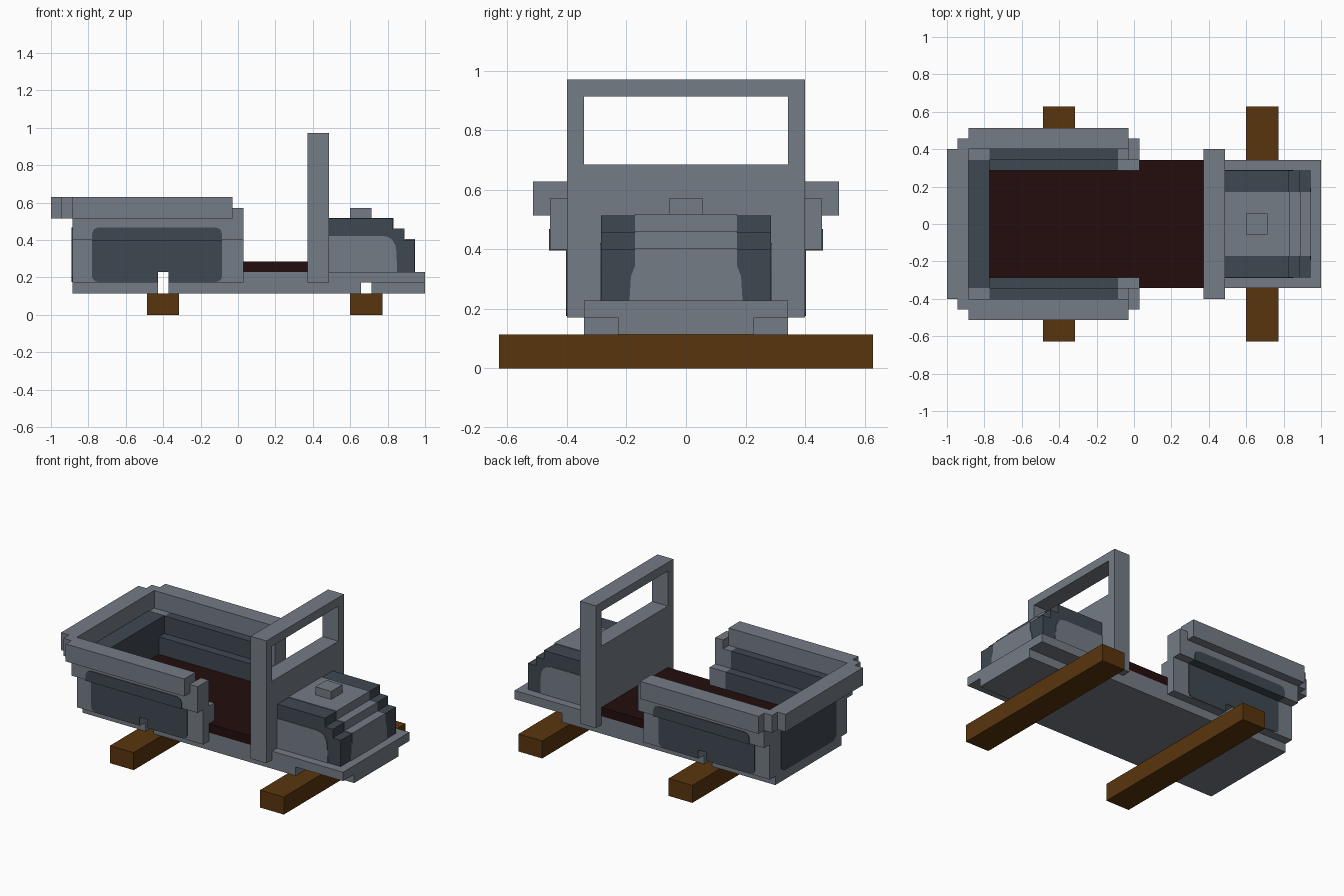
import bpy, bmesh

cube = bpy.data.objects.get("Cube")
if cube:
    bpy.data.objects.remove(cube, do_unlink=True)

U = 2 / 35      # block size; part sizes are whole blocks
T = 0.004       # thickness of painted plates


def material(name, rgb):
    lin = [((c / 255 + 0.055) / 1.055) ** 2.4 if c > 10 else c / 255 / 12.92 for c in rgb]
    m = bpy.data.materials.new(name)
    m.use_nodes = True
    m.diffuse_color = (*lin, 1)
    bsdf = next(n for n in m.node_tree.nodes if n.type == 'BSDF_PRINCIPLED')
    bsdf.inputs["Base Color"].default_value = (*lin, 1)
    bsdf.inputs["Roughness"].default_value = 0.9
    return m


GREY = material("body_grey", (117, 124, 134))
SLATE = material("dark_slate", (62, 72, 81))
WOOD = material("axle_wood", (89, 53, 13))
MAROON = material("floor_maroon", (36, 13, 13))


def prism(name, mat, profile, a, b, axis='y'):
    """Extrude a profile from a to b: (x, z) points along y, or (y, z) points along x."""
    bm = bmesh.new()
    place = (lambda p, d: (p[0], d, p[1])) if axis == 'y' else (lambda p, d: (d, p[0], p[1]))
    lo = [bm.verts.new(place(p, a)) for p in profile]
    hi = [bm.verts.new(place(p, b)) for p in profile]
    bm.faces.new(lo)
    bm.faces.new(hi[::-1])
    n = len(profile)
    for i in range(n):
        bm.faces.new((lo[i], hi[i], hi[(i + 1) % n], lo[(i + 1) % n]))
    bmesh.ops.recalc_face_normals(bm, faces=bm.faces)
    mesh = bpy.data.meshes.new(name)
    bm.to_mesh(mesh)
    bm.free()
    mesh.materials.append(mat)
    ob = bpy.data.objects.new(name, mesh)
    bpy.context.collection.objects.link(ob)
    return ob


def box(name, mat, x0, x1, y0, y1, z0, z1):
    return prism(name, mat, [(x0, z0), (x1, z0), (x1, z1), (x0, z1)], y0, y1)


def blocks(name, mat, x0, x1, y0, y1, z0, z1):
    """Box given in whole blocks; x is counted from the tail end."""
    return box(name, mat, x0 * U - 1, x1 * U - 1, y0 * U, y1 * U, z0 * U, z1 * U)


def pair(fn, name, mat, *args):
    """Same block-sized box on both sides of the body."""
    x0, x1, y0, y1, z0, z1 = args
    fn(name + "_front", mat, x0, x1, -y1, -y0, z0, z1)
    fn(name + "_back", mat, x0, x1, y0, y1, z0, z1)


def pair_prism(name, mat, profile, y0, y1):
    prism(name + "_front", mat, profile, -y1, -y0)
    prism(name + "_back", mat, profile, y0, y1)


def bx(n):
    return n * U - 1


# Axle beams
blocks("rear_axle", WOOD, 9, 12, -11, 11, 0, 2)
blocks("front_axle", WOOD, 28, 31, -11, 11, 0, 2)

# Chassis, with a slot above each axle
blocks("chassis_rear", GREY, 2, 10, -6, 6, 2, 4)
prism("chassis_front", GREY, [(bx(11), 2 * U), (bx(29), 2 * U), (bx(29), 3 * U),
                              (1, 3 * U), (1, 4 * U), (bx(11), 4 * U)], -6 * U, 6 * U)
blocks("bumper_block", GREY, 30, 35, -4, 4, 2, 3)

# Floor boards
blocks("bed_floor", MAROON, 4, 18, -5, 5, 4, 5)
blocks("cab_floor", MAROON, 18, 24, -6, 6, 4, 5)

# Lower side walls, slotted over the rear axle, with dark inner lining
slot = [(bx(11), 3 * U), (bx(11), 4 * U), (bx(10), 4 * U), (bx(10), 3 * U)]
pair_prism("side_wall", GREY, [(bx(2), 7 * U), (bx(18), 7 * U), (bx(18), 3 * U)]
           + slot + [(bx(2), 3 * U)], 6 * U, 7 * U)
pair(blocks, "side_lining", SLATE, 4, 16, 5, 6, 4, 7)
pair(blocks, "bed_post", GREY, 16, 18, 5, 6, 4, 7)

# Upper side walls, one block further out
pair(blocks, "upper_wall", GREY, 2, 18, 7, 8, 7, 9)
pair(blocks, "upper_lining", SLATE, 4, 16, 6, 7, 7, 9)
pair(blocks, "upper_corner", GREY, 2, 4, 6, 7, 7, 9)
pair(blocks, "upper_post", GREY, 16, 18, 6, 7, 7, 9)
pair(blocks, "post_cap", GREY, 17, 18, 6, 8, 9, 10)

# Rear wall, dark on the inside and on top
blocks("rear_wall", GREY, 2, 3, -6, 6, 3, 9)
blocks("rear_lining", SLATE, 3, 4, -6, 6, 4, 9)
box("rear_wall_top", SLATE, bx(2), bx(4), -6 * U, 6 * U, 9 * U, 9 * U + T)

# Rails around the bed
pair(blocks, "side_rail", GREY, 2, 17, 7, 9, 9, 11)
pair(blocks, "rail_corner", GREY, 1, 2, 7, 8, 9, 11)
blocks("rear_rail", GREY, 0, 2, -7, 7, 9, 11)

# Dark rounded panels on the outside of the bed
x0, x1, zb, zt = -0.78, -0.085, 0.176, 0.468
pair_prism("side_panel", SLATE, [(x0, 7 * U), (x1, 7 * U), (x1, zb + .025), (x1 - .01, zb + .008),
           (x1 - .03, zb), (bx(11), zb), (bx(11), 4 * U), (bx(10), 4 * U), (bx(10), zb),
           (x0 + .03, zb), (x0 + .01, zb + .008), (x0, zb + .025)], 7 * U, 7 * U + T)
pair_prism("side_panel_top", SLATE, [(x0, 7 * U - T), (x1, 7 * U - T), (x1, zt - .035),
           (x1 - .01, zt - .01), (x1 - .035, zt), (x0 + .035, zt), (x0 + .01, zt - .01),
           (x0, zt - .035)], 8 * U, 8 * U + T)
pair(box, "panel_underside", SLATE, x0, x1, 7 * U, 8 * U, 7 * U - T, 7 * U)
w = 0.286
prism("rear_panel", SLATE, [(-w + .03, zb), (w - .03, zb), (w, zb + .025), (w, zt - .035),
      (w - .01, zt - .01), (w - .035, zt), (-w + .035, zt), (-w + .01, zt - .01),
      (-w, zt - .035), (-w, zb + .025)], bx(2) - T, bx(2), 'x')

# Cab bulkhead with window frame
blocks("bulkhead", GREY, 24, 26, -7, 7, 3, 12)
pair(blocks, "window_pillar", GREY, 24, 26, 6, 7, 12, 16)
blocks("window_header", GREY, 24, 26, -7, 7, 16, 17)


# Stepped hood with a grey centre band
def hood_profile(d):
    return [(bx(26), 4 * U), (bx(34) + d, 4 * U), (bx(34) + d, 7 * U + d), (bx(33) + d, 7 * U + d),
            (bx(33) + d, 8 * U + d), (bx(32) + d, 8 * U + d), (bx(32) + d, 9 * U + d),
            (bx(26), 9 * U + d)]


prism("hood", SLATE, hood_profile(0), -5 * U, 5 * U)
prism("hood_band", GREY, hood_profile(T), -3 * U, 3 * U)
prism("grille_flare", GREY, [(-.19, 4 * U), (.19, 4 * U), (.185, .31), (3 * U, .345),
                             (-3 * U, .345), (-.185, .31)], bx(34), bx(34) + T, 'x')
blocks("hood_scoop", GREY, 28, 30, -1, 1, 9, 10)

# Grey fender plates on the hood sides
pair_prism("fender_plate", GREY, [(bx(26), 4 * U), (.85, 4 * U), (.848, .33), (.842, .37),
           (.825, .402), (.80, .417), (.77, .422), (bx(26), .422)], 5 * U, 5 * U + T)
